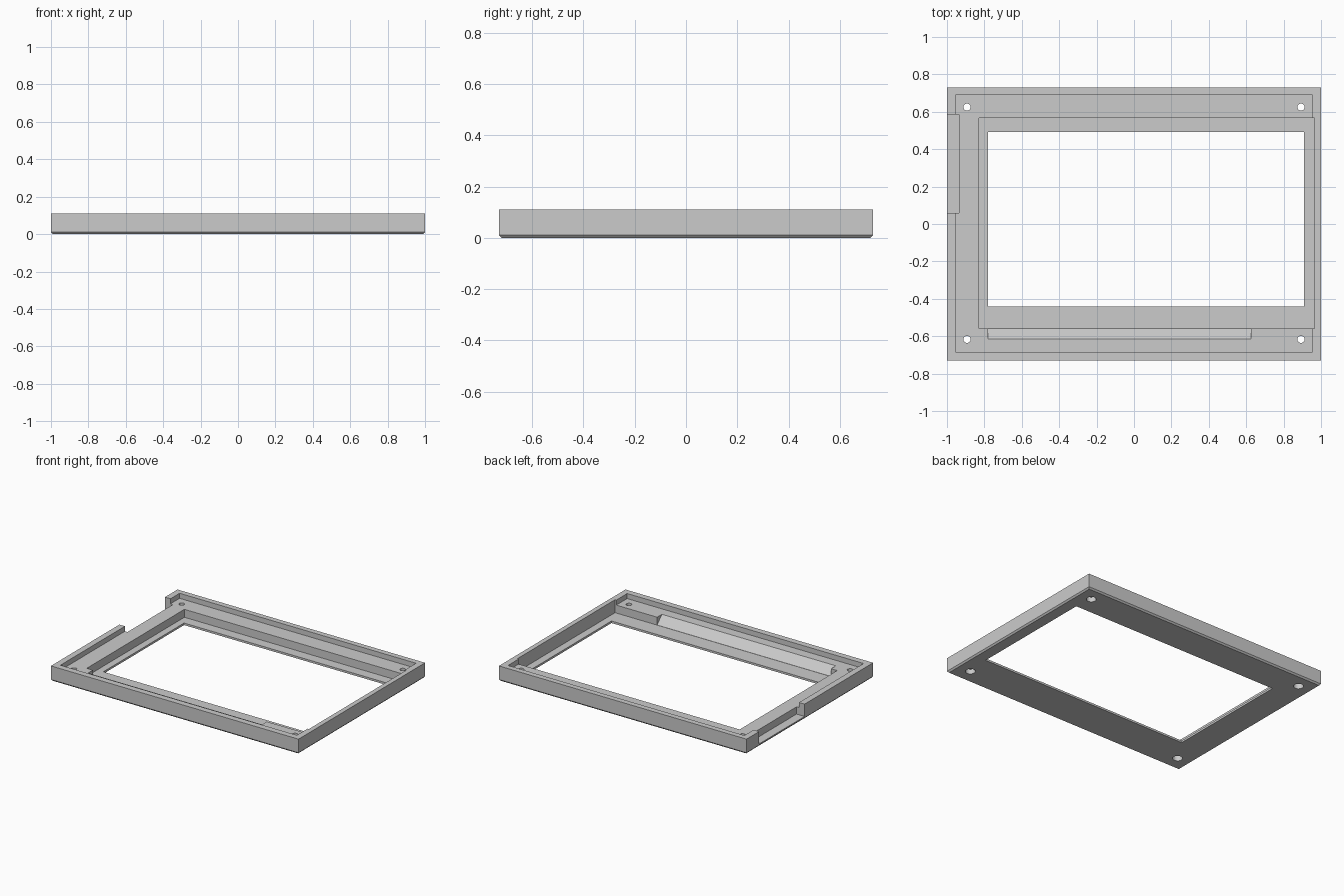
import bpy
import bmesh

if "Cube" in bpy.data.objects:
    bpy.data.objects.remove(bpy.data.objects["Cube"])

grey = bpy.data.materials.new("plain grey")
grey.use_nodes = True
grey.diffuse_color = (0.6, 0.6, 0.6, 1)
grey.node_tree.nodes["Principled BSDF"].inputs["Base Color"].default_value = (0.6, 0.6, 0.6, 1)


def finish(name, bm):
    bmesh.ops.recalc_face_normals(bm, faces=bm.faces)
    mesh = bpy.data.meshes.new(name)
    bm.to_mesh(mesh)
    bm.free()
    mesh.materials.append(grey)
    obj = bpy.data.objects.new(name, mesh)
    bpy.context.collection.objects.link(obj)
    return obj


def loft(name, rings):
    """Closed solid through rings of equal point count."""
    bm = bmesh.new()
    loops = [[bm.verts.new(p) for p in ring] for ring in rings]
    n = len(loops[0])
    for low, high in zip(loops, loops[1:]):
        for i in range(n):
            j = (i + 1) % n
            bm.faces.new((low[i], low[j], high[j], high[i]))
    bm.faces.new(loops[0][::-1])
    bm.faces.new(loops[-1])
    return finish(name, bm)


def rectangle(x0, x1, y0, y1, z):
    return [(x0, y0, z), (x1, y0, z), (x1, y1, z), (x0, y1, z)]


def box(name, x0, x1, y0, y1, z0, z1):
    return loft(name, [rectangle(x0, x1, y0, y1, z) for z in (z0, z1)])


def cylinder(name, x, y, radius, z0, z1):
    bm = bmesh.new()
    bmesh.ops.create_cone(bm, cap_ends=True, segments=32, radius1=radius,
                          radius2=radius, depth=z1 - z0)
    bmesh.ops.translate(bm, verts=bm.verts, vec=(x, y, (z0 + z1) / 2))
    return finish(name, bm)


def cut(target, cutter):
    cutter.hide_render = True
    mod = target.modifiers.new("cut", "BOOLEAN")
    mod.operation = "DIFFERENCE"
    mod.solver = "EXACT"
    mod.object = cutter
    bpy.context.view_layer.objects.active = target
    bpy.ops.object.modifier_apply(modifier=mod.name)
    bpy.data.objects.remove(cutter)


TOP, LEDGE, FLOOR, ABOVE = 0.11, 0.073, 0.015, 0.2

# Outer block with a chamfered bottom edge
frame = loft("display_frame", [
    rectangle(-0.99, 0.99, -0.72, 0.72, 0),
    rectangle(-1, 1, -0.73, 0.73, 0.011),
    rectangle(-1, 1, -0.73, 0.73, TOP),
])

# Shallow tray, deeper panel recess and the open window
cut(frame, box("tray", -0.955, 0.955, -0.685, 0.69, LEDGE, ABOVE))
cut(frame, box("panel_recess", -0.83, 0.965, -0.56, 0.567, FLOOR, ABOVE))
cut(frame, box("window", -0.78, 0.91, -0.44, 0.492, -0.1, ABOVE))

# Connector notch through the side wall
cut(frame, box("side_notch", -1.1, -0.935, 0.06, 0.585, 0.02, ABOVE))

# Sloped cable ramp along the front ledge
ramp = [(-0.615, LEDGE), (-0.56, 0.016), (-0.55, 0.016), (-0.55, 0.1), (-0.615, 0.1)]
cut(frame, loft("cable_ramp", [[(x, y, z) for y, z in ramp] for x in (-0.78, 0.625)]))

# Corner screw holes with wider heads underneath
for x in (-0.893, 0.893):
    for y in (-0.617, 0.625):
        cut(frame, cylinder("screw_hole", x, y, 0.019, -0.1, ABOVE))
        cut(frame, cylinder("screw_head", x, y, 0.033, -0.1, 0.035))
